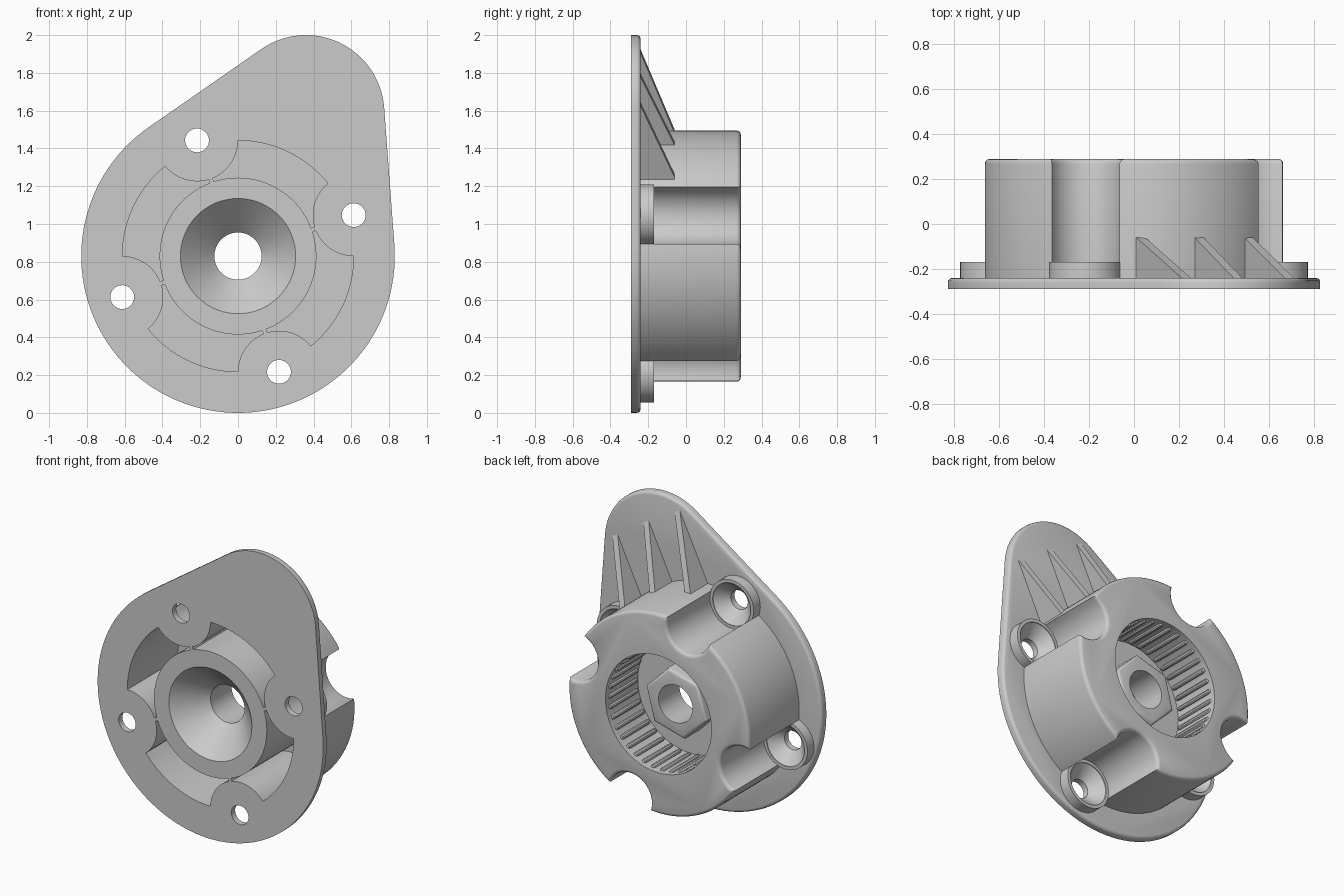
import bpy, bmesh
from math import sin, cos, pi, acos, atan2, hypot, radians
from mathutils import Vector

if "Cube" in bpy.data.objects:
    bpy.data.objects.remove(bpy.data.objects["Cube"])

CZ = 0.83                      # height of the main axis
FRONT, PLATE, REAR = -0.29, -0.24, 0.29
SCREW_D = 0.65                 # screw distance from the axis
SCREWS = [radians(19.5) + i * pi / 2 for i in range(4)]


def arc(cx, cz, r, a0, a1, n):
    return [(cx + r * cos(a0 + (a1 - a0) * i / n), cz + r * sin(a0 + (a1 - a0) * i / n))
            for i in range(n + 1)]


def screw_pos(a):
    return SCREW_D * cos(a), CZ + SCREW_D * sin(a)


def finish(name, bm):
    bmesh.ops.recalc_face_normals(bm, faces=bm.faces)
    mesh = bpy.data.meshes.new(name)
    bm.to_mesh(mesh)
    bm.free()
    ob = bpy.data.objects.new(name, mesh)
    bpy.context.collection.objects.link(ob)
    return ob


def prism(name, outline, y0, y1, bevel=0):
    """Extrude an x-z outline along y, optionally rounding the rear rim."""
    bm = bmesh.new()
    front = [bm.verts.new((x, y0, z)) for x, z in outline]
    rear = [bm.verts.new((x, y1, z)) for x, z in outline]
    bmesh.ops.remove_doubles(bm, verts=bm.verts, dist=0)
    bm.faces.new(front)
    cap = bm.faces.new(rear)
    for i in range(len(front)):
        j = (i + 1) % len(front)
        bm.faces.new((front[i], front[j], rear[j], rear[i]))
    bmesh.ops.recalc_face_normals(bm, faces=bm.faces)
    if bevel:
        bmesh.ops.bevel(bm, geom=list(cap.edges), offset=bevel, segments=3,
                        profile=0.5, affect='EDGES', clamp_overlap=False)
    return finish(name, bm)


def add_lathe(bm, profile, cx, cz, n):
    """Closed turned solid along y from (radius, y) pairs."""
    rings = [[bm.verts.new((cx + r * cos(2 * pi * i / n), y, cz + r * sin(2 * pi * i / n)))
              for i in range(n)] for r, y in profile]
    bm.faces.new(rings[0])
    bm.faces.new(rings[-1])
    for a, b in zip(rings, rings[1:]):
        for i in range(n):
            j = (i + 1) % n
            bm.faces.new((a[i], a[j], b[j], b[i]))


def lathe(name, profile, cx=0, cz=CZ, n=72):
    bm = bmesh.new()
    add_lathe(bm, profile, cx, cz, n)
    return finish(name, bm)


def combine(target, tool, operation):
    mod = target.modifiers.new("combine", 'BOOLEAN')
    mod.operation, mod.object, mod.solver = operation, tool, 'EXACT'
    bpy.context.view_layer.objects.active = target
    bpy.ops.object.modifier_apply(modifier=mod.name)
    bpy.data.objects.remove(tool)


def meet(r, R):
    """Half angles where a circle r round a screw meets radius R."""
    d = acos((SCREW_D ** 2 + R ** 2 - r ** 2) / (2 * SCREW_D * R))
    b = acos((SCREW_D ** 2 + r ** 2 - R ** 2) / (2 * SCREW_D * r))
    return d, b


# Flange plate: hull of a large disc and an offset lobe
lobe_x, lobe_z, main_r, lobe_r = 0.36, 1.585, 0.83, 0.415
heading = atan2(lobe_z - CZ, lobe_x)
spread = acos((main_r - lobe_r) / hypot(lobe_x, lobe_z - CZ))
outline = arc(lobe_x, lobe_z, lobe_r, heading - spread, heading + spread, 32)
outline += arc(0, CZ, main_r, heading + spread, heading + 2 * pi - spread, 80)
housing = prism("housing", outline, FRONT, PLATE, 0.02)

# Barrel with four scalloped screw clearances
d, b = meet(0.16, 0.665)
outline = []
for a in SCREWS:
    outline += arc(*screw_pos(a), 0.16, a + pi + b, a + pi - b, 14)[:-1]
    outline += arc(0, CZ, 0.665, a + d, a + pi / 2 - d, 22)[:-1]
combine(housing, prism("barrel", outline, -0.265, REAR, 0.022), 'UNION')

# Screw pads
for a in SCREWS:
    combine(housing, lathe("pad", [(0.162, -0.27), (0.162, -0.17)], *screw_pos(a), 48), 'UNION')

# Hollow pockets open to the front, leaving thin webs to the hub
d, b = meet(0.217, 0.612)
for a in SCREWS:
    e = a + pi / 2
    outline = arc(0, CZ, 0.612, a + d, e - d, 24)
    outline += arc(*screw_pos(e), 0.217, e + pi + b, e + pi + 0.05, 14)[1:]
    outline += arc(0, CZ, 0.415, e - 0.027, a + 0.027, 28)
    outline += arc(*screw_pos(a), 0.217, a + pi - 0.05, a + pi - b, 14)[:-1]
    combine(housing, prism("pocket", outline, -0.4, 0.24), 'DIFFERENCE')

# Rear bore, hexagonal boss inside it, conical front recess and through hole
combine(housing, lathe("bore", [(0.39, -0.05), (0.39, 0.4)]), 'DIFFERENCE')
hexagon = arc(0, CZ, 0.23, radians(15), radians(375), 6)[:-1]
combine(housing, prism("hex_boss", hexagon, -0.08, 0.11, 0.02), 'UNION')
combine(housing, lathe("recess", [(0.315, -0.30), (0.125, -0.11), (0.125, 0.3)]), 'DIFFERENCE')

# Countersunk screw holes
for a in SCREWS:
    sink = [(0.063, -0.4), (0.063, -0.25), (0.14, -0.175), (0.14, -0.15)]
    combine(housing, lathe("countersink", sink, *screw_pos(a), 40), 'DIFFERENCE')

# Rounded grip ribs around the bore wall
bm = bmesh.new()
for i in range(36):
    t = 2 * pi * i / 36
    add_lathe(bm, [(0.004, -0.04), (0.012, -0.035), (0.016, -0.02),
                   (0.016, 0.24), (0.012, 0.255), (0.004, 0.26)],
              0.39 * cos(t), CZ + 0.39 * sin(t), 10)
grip_ribs = finish("grip_ribs", bm)

# Three parallel gussets bracing the lobe
along = Vector((0.43, 0, 0.9)).normalized()
side = Vector((along.z, 0, -along.x)) * 0.022
for name, x, z, length in (("gusset_right", 0.03, 1.49, 0.47),
                           ("gusset_middle", 0.29, 1.425, 0.4),
                           ("gusset_left", 0.51, 1.255, 0.42)):
    bm = bmesh.new()
    rows = []
    for s in (-1, 1):
        rows.append([bm.verts.new(Vector((x, y, z)) + along * u + side * s) for u, y in
                     ((-0.03, -0.255), (-0.03, -0.06), (0, -0.06),
                      (length, -0.24), (length, -0.255))])
        bm.faces.new(rows[-1])
    for i in range(5):
        j = (i + 1) % 5
        bm.faces.new((rows[0][i], rows[0][j], rows[1][j], rows[1][i]))
    finish(name, bm)

# Smooth curved walls, keep sharp edges
for ob in (housing, grip_ribs):
    bpy.ops.object.select_all(action='DESELECT')
    ob.select_set(True)
    bpy.context.view_layer.objects.active = ob
    bpy.ops.object.shade_smooth_by_angle(angle=radians(32))
